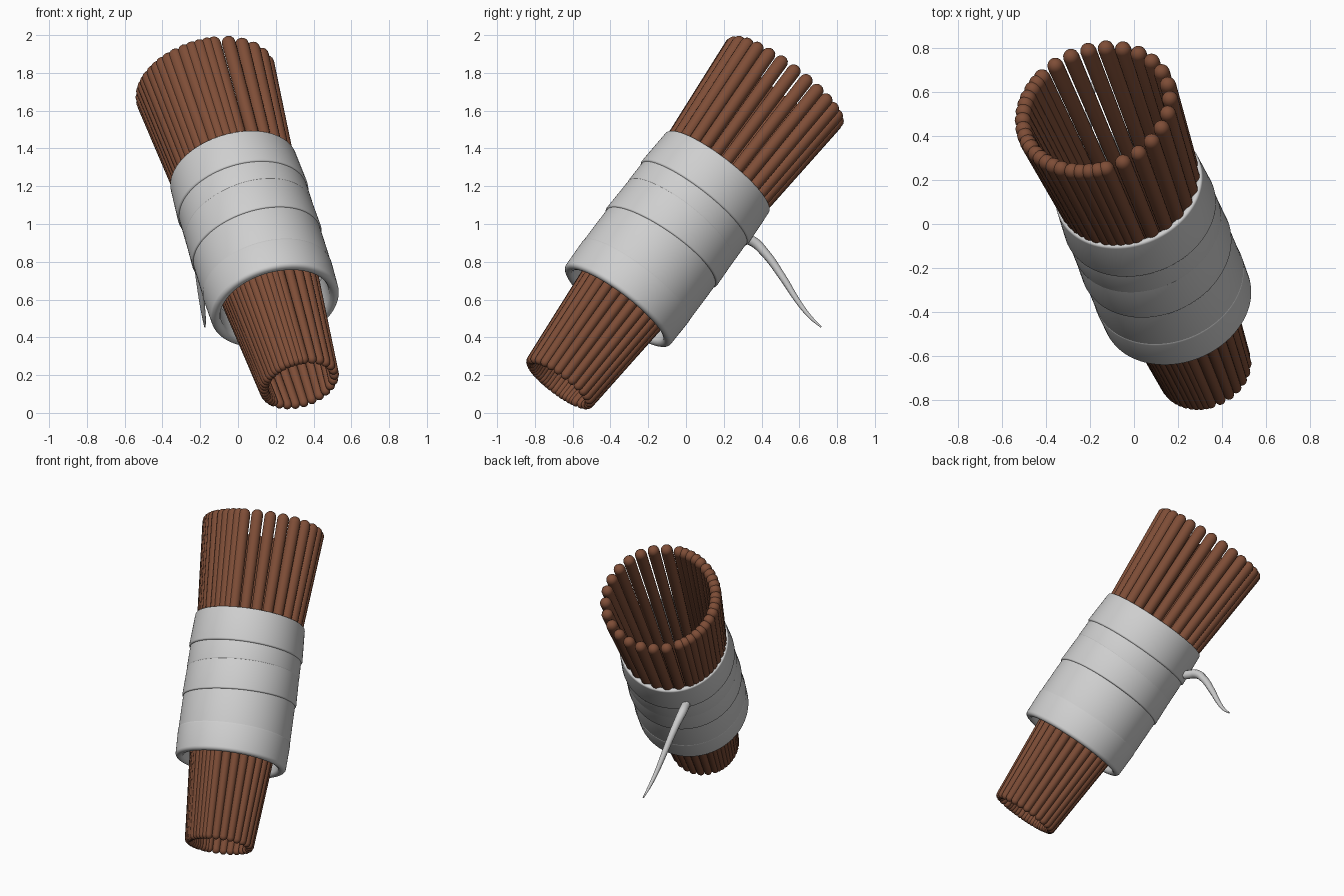
import bpy, bmesh, math, random
from mathutils import Vector, Matrix

if "Cube" in bpy.data.objects:
    bpy.data.objects.remove(bpy.data.objects["Cube"])

random.seed(4)

def material(name, rgb):
    m = bpy.data.materials.new(name)
    m.diffuse_color = (*rgb, 1)
    m.use_nodes = True
    m.node_tree.nodes["Principled BSDF"].inputs["Base Color"].default_value = m.diffuse_color
    return m

brown = material("bark brown", (0.21, 0.075, 0.038))
pale = material("pale cloth", (0.62, 0.62, 0.62))

# Tilted axis of the whole bundle, with local z along it
BOTTOM = Vector((0.33, -0.68, 0.145))
TOP = Vector((-0.18, 0.54, 1.77))
U = (TOP - BOTTOM).normalized()
LENGTH = (TOP - BOTTOM).length
E1 = Vector((math.cos(math.radians(215)), math.sin(math.radians(215)), 0))
E1 = (E1 - U * E1.dot(U)).normalized()      # side where sticks crowd together
E2 = U.cross(E1)
FRAME = Matrix((E1, E2, U)).transposed().to_4x4()
FRAME.translation = BOTTOM

def lathe(bm, profile, sides, matrix, closed=False, tilt=0, phase=0):
    """Revolve (radius, height) points about local z; tilt slants the ring."""
    rings = []
    for r, h in profile:
        ring = []
        for i in range(sides):
            a = 2 * math.pi * i / sides
            p = Vector((r * math.cos(a), r * math.sin(a), h + tilt * math.cos(a - phase)))
            ring.append(bm.verts.new(matrix @ p))
        rings.append(ring)
    pairs = list(zip(rings, rings[1:]))
    if closed:
        pairs.append((rings[-1], rings[0]))
    for lo, hi in pairs:
        for i in range(sides):
            j = (i + 1) % sides
            bm.faces.new((lo[i], lo[j], hi[j], hi[i]))
    if not closed:
        bm.faces.new(rings[0][::-1])
        bm.faces.new(rings[-1])

def finish(bm, name, mat):
    bmesh.ops.recalc_face_normals(bm, faces=bm.faces)
    me = bpy.data.meshes.new(name)
    bm.to_mesh(me)
    bm.free()
    for p in me.polygons:
        p.use_smooth = True
    me.materials.append(mat)
    ob = bpy.data.objects.new(name, me)
    bpy.context.collection.objects.link(ob)
    return ob

# Sticks: a flared ring, evenly spaced on one side and crowded on the other
angles = [70 + 220 * i / 16 for i in range(17)]
angles += [-70 + 140 * i / 20 + random.uniform(-1.5, 1.5) for i in range(1, 20)]
bm = bmesh.new()
for deg in angles:
    a = math.radians(deg)
    out = Vector((math.cos(a), math.sin(a), 0))
    r0, r1 = 0.025, 0.037
    p0 = FRAME @ (out * 0.19)
    p1 = FRAME @ (out * 0.348 + Vector((0, 0, LENGTH)))
    d = p1 - p0
    L = d.length
    prof = [(r0 * math.sin(t), r0 - r0 * math.cos(t)) for t in (0.15, 0.5, 1.0, 1.57)]
    prof += [(r1 * math.sin(t), L - r1 + r1 * math.cos(t)) for t in (1.57, 1.2, 0.8, 0.45, 0.12)]
    lathe(bm, prof, 16, Matrix.Translation(p0) @ d.to_track_quat('Z', 'Y').to_matrix().to_4x4())
finish(bm, "sticks", brown)

# Wrapping: overlapping cloth bands with rounded edges
def band(bm, lo, hi, r_lo, r_hi, inner, f, tilt, phase):
    prof = [(inner, lo + f), (inner + f * 0.3, lo + f * 0.3), (inner + f, lo)]
    for t in (0, 0.4, 0.8, 1.2, 1.57):
        prof.append((r_lo - f + f * math.sin(t), lo + f - f * math.cos(t)))
    for t in (1.57, 1.2, 0.8, 0.4, 0):
        prof.append((r_hi - f + f * math.sin(t), hi - f + f * math.cos(t)))
    prof += [(inner + f, hi), (inner, hi - f)]
    lathe(bm, prof, 96, FRAME, True, tilt, phase)

bands = [  # low, high, outer radius low/high, inner radius, edge rounding, slant, slant direction
    (1.24, 1.46, 0.357, 0.345, 0.312, 0.012, 0.006, 0.5),
    (1.11, 1.27, 0.352, 0.349, 0.312, 0.010, 0.018, 2.0),
    (0.94, 1.15, 0.357, 0.350, 0.308, 0.010, 0.014, 3.6),
    (0.69, 0.97, 0.351, 0.350, 0.304, 0.010, 0.016, 1.0),
    (0.535, 0.73, 0.348, 0.353, 0.296, 0.022, 0.004, 0.0),
]
bm = bmesh.new()
for b in bands:
    band(bm, *b)
finish(bm, "cloth_wrap", pale)

# Loose tail of cloth hanging from the back of the wrap
cu = bpy.data.curves.new("loose_tail", 'CURVE')
cu.dimensions = '3D'
cu.bevel_depth = 0.028
cu.bevel_resolution = 3
cu.resolution_u = 8
cu.use_fill_caps = True
path = [(-0.19, 0.27, 0.93, 1.0), (-0.215, 0.35, 0.91, 1.0), (-0.215, 0.42, 0.845, 0.85),
        (-0.205, 0.51, 0.72, 0.7), (-0.19, 0.60, 0.58, 0.5), (-0.18, 0.66, 0.505, 0.35),
        (-0.175, 0.715, 0.455, 0.15)]
sp = cu.splines.new('BEZIER')
sp.bezier_points.add(len(path) - 1)
for bp, (x, y, z, r) in zip(sp.bezier_points, path):
    bp.co = (x, y, z)
    bp.radius = r
    bp.handle_left_type = bp.handle_right_type = 'AUTO'
cu.materials.append(pale)
bpy.context.collection.objects.link(bpy.data.objects.new("loose_tail", cu))
